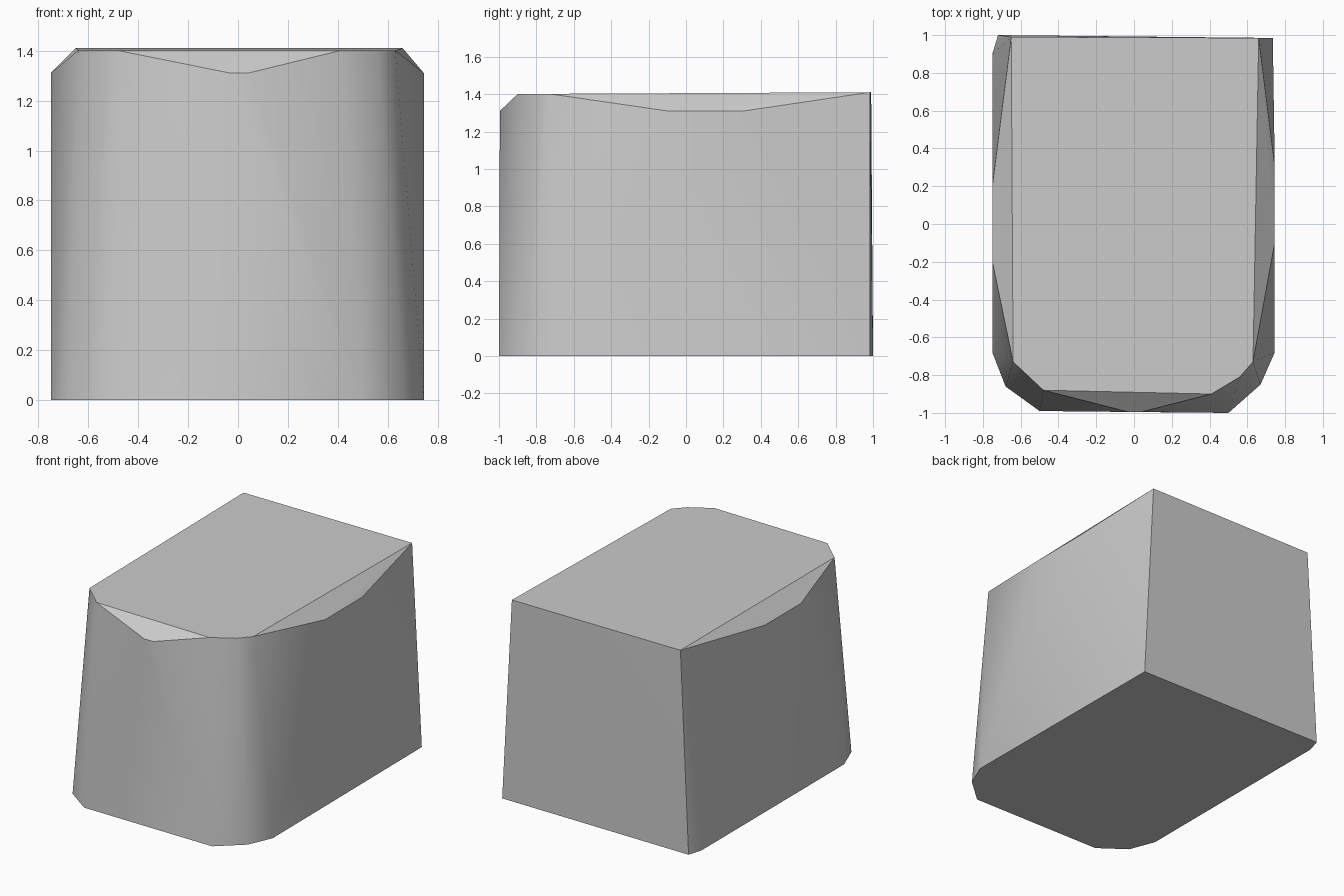
import bpy
import bmesh
from math import radians

default = bpy.data.objects.get("Cube")
if default:
    bpy.data.objects.remove(default, do_unlink=True)

grey = bpy.data.materials.new("light grey")
grey.use_nodes = True
colour = (0.6, 0.6, 0.6, 1)
grey.diffuse_color = colour
grey.node_tree.nodes["Principled BSDF"].inputs["Base Color"].default_value = colour

# Base outline: rounded front corners, nearly square back
base = [(-0.5, -0.99), (0.5, -1), (0.67, -0.85), (0.745, -0.68),
        (0.735, 0.985), (-0.72, 1), (-0.75, 0.9), (-0.75, -0.68), (-0.68, -0.86)]
# Lid outline, a little smaller than the base
lid = [(-0.48, -0.88), (0.41, -0.9), (0.56, -0.81), (0.63, -0.73),
       (0.66, 0.985), (-0.65, 0.99), (-0.64, -0.73)]
# Shoulder points that bulge below the lid on the front and both sides
shoulder = [(-0.03, -0.995), (0.04, -0.995), (0.745, -0.1),
            (0.745, 0.31), (-0.75, -0.2), (-0.75, 0.2)]

# Wrap one tight shell round the three levels
bm = bmesh.new()
for x, y in base:
    bm.verts.new((x, y, 0))
for x, y in lid:
    bm.verts.new((x, y, 1.405 + 0.005 * y))
for x, y in shoulder:
    bm.verts.new((x, y, 1.31))
bmesh.ops.convex_hull(bm, input=bm.verts[:])
bmesh.ops.dissolve_limit(bm, angle_limit=radians(0.5),
                         verts=bm.verts[:], edges=bm.edges[:])
bmesh.ops.recalc_face_normals(bm, faces=bm.faces[:])

mesh = bpy.data.meshes.new("rounded_block")
bm.to_mesh(mesh)
bm.free()
mesh.materials.append(grey)
block = bpy.data.objects.new("rounded_block", mesh)
bpy.context.collection.objects.link(block)

# Smooth front corners with crisp lid and base edges
bpy.ops.object.select_all(action="DESELECT")
block.select_set(True)
bpy.context.view_layer.objects.active = block
bpy.ops.object.shade_smooth_by_angle(angle=radians(35))
